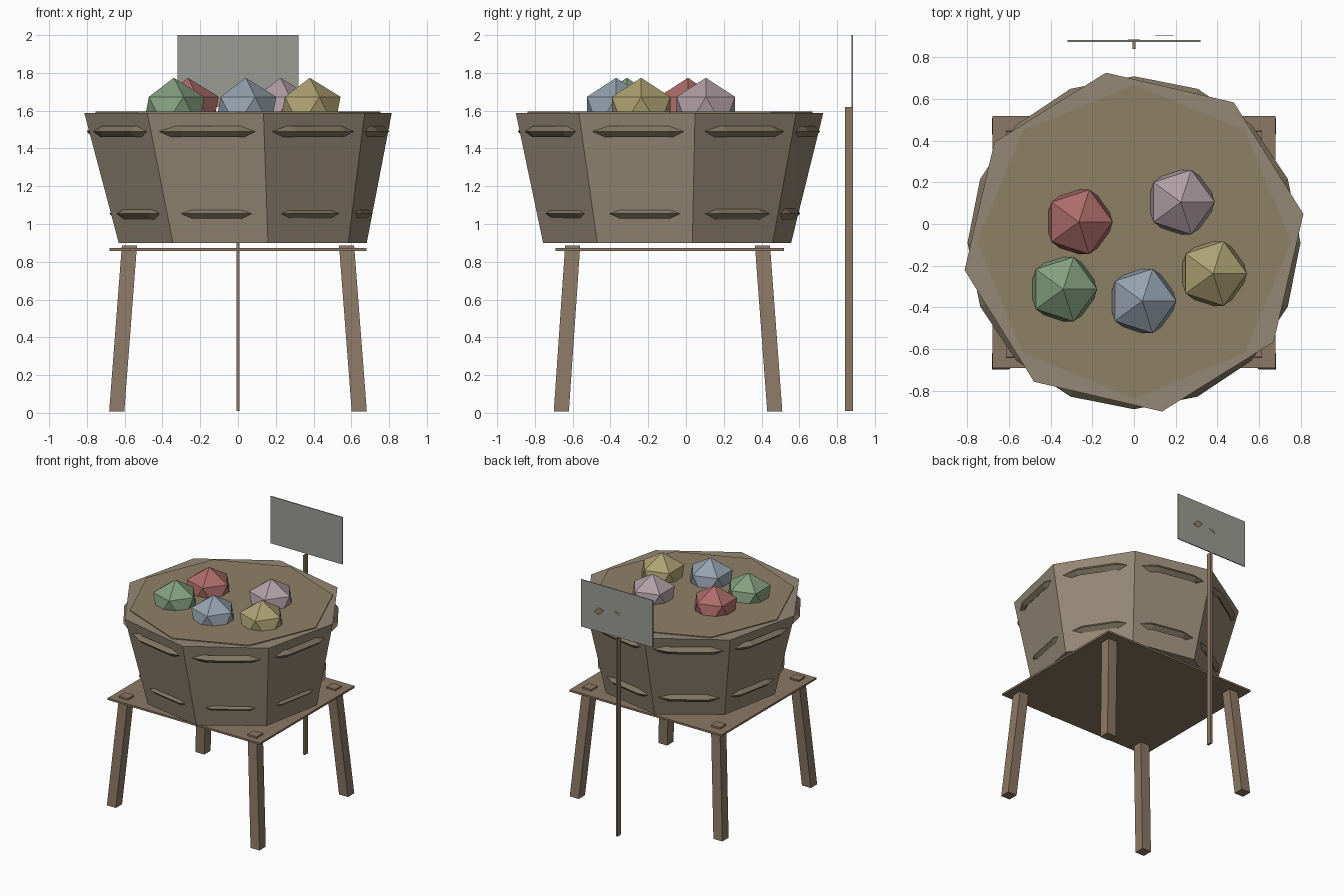
import bpy, bmesh, math
from mathutils import Vector

if "Cube" in bpy.data.objects:
    bpy.data.objects.remove(bpy.data.objects["Cube"])


def mat(name, rgb):
    m = bpy.data.materials.new(name)
    m.diffuse_color = (*rgb, 1)
    m.use_nodes = True
    m.node_tree.nodes["Principled BSDF"].inputs["Base Color"].default_value = m.diffuse_color
    return m


WOOD = mat("tub_wood", (0.30, 0.25, 0.18))
SOIL = mat("filling_tan", (0.27, 0.22, 0.13))
LEG = mat("leg_wood", (0.26, 0.19, 0.13))
BAND = mat("band_brown", (0.22, 0.18, 0.12))


def make(name, bm, material=None):
    bmesh.ops.recalc_face_normals(bm, faces=bm.faces)
    me = bpy.data.meshes.new(name)
    bm.to_mesh(me)
    bm.free()
    ob = bpy.data.objects.new(name, me)
    bpy.context.collection.objects.link(ob)
    if material:
        me.materials.append(material)
    return ob


def ring(cx, cy, z, r, n, phase):
    return [(cx + r * math.cos(math.radians(phase + 360 * i / n)),
             cy + r * math.sin(math.radians(phase + 360 * i / n)), z) for i in range(n)]


def rect(cx, cy, z, sx, sy):
    return [(cx + a * sx / 2, cy + b * sy / 2, z) for a, b in ((-1, -1), (1, -1), (1, 1), (-1, 1))]


def loft(name, rings, material=None, closed=False):
    bm = bmesh.new()
    vs = [[bm.verts.new(p) for p in r] for r in rings]
    n = len(vs[0])
    pairs = list(zip(vs, vs[1:]))
    if closed:
        pairs.append((vs[-1], vs[0]))
    else:
        bm.faces.new(vs[0])
        bm.faces.new(vs[-1])
    for a, b in pairs:
        for i in range(n):
            j = (i + 1) % n
            bm.faces.new((a[i], a[j], b[j], b[i]))
    return make(name, bm, material)


# octagonal tub, slightly twisted, with its filling
loft("tub", [ring(0.025, -0.1, 0.90, 0.67, 8, 11.5),
             ring(0, -0.087, 1.588, 0.825, 8, 9.4)], WOOD)
loft("filling", [ring(0, -0.085, 1.57, 0.755, 8, 0),
                 ring(0, -0.085, 1.595, 0.755, 8, 0)], SOIL)

# two hoops that show only along the panel middles
for name, cx, z, r in (("upper_hoop", 0, 1.49, 0.80), ("lower_hoop", 0.015, 1.055, 0.695)):
    loft(name, [ring(cx, -0.09, z + dz, r + dr, 16, 0)
                for dr, dz in ((0, 0), (-0.03, 0.03), (-0.06, 0), (-0.03, -0.03))],
         BAND, closed=True)

# stand board
loft("stand_board", [rect(0, -0.087, 0.857, 1.36, 1.21), rect(0, -0.087, 0.872, 1.36, 1.21)], LEG)

# splayed legs
for side, sx in (("left", -1), ("right", 1)):
    for end, yt, yb in (("front", -0.60, -0.66), ("back", 0.405, 0.47)):
        loft(f"{end}_{side}_leg", [rect(sx * 0.642, yb, 0.008, 0.08, 0.08),
                                   rect(sx * 0.575, yt, 0.885, 0.08, 0.08)], LEG)

# round goods: faceted balls half sunk in the filling
for name, x, y, rgb in (("red_ball", -0.265, 0.01, (0.42, 0.15, 0.14)),
                        ("pink_ball", 0.225, 0.105, (0.44, 0.35, 0.38)),
                        ("yellow_ball", 0.38, -0.238, (0.42, 0.36, 0.17)),
                        ("green_ball", -0.34, -0.313, (0.23, 0.35, 0.21)),
                        ("blue_ball", 0.04, -0.37, (0.30, 0.36, 0.43))):
    bm = bmesh.new()
    bmesh.ops.create_icosphere(bm, subdivisions=1, radius=0.182)
    bmesh.ops.translate(bm, verts=bm.verts, vec=Vector((x, y, 1.592)))
    make(name, bm, mat(name, rgb))

# sign on a thin post behind the tub
loft("sign_post", [rect(0, 0.862, 0.01, 0.016, 0.042), rect(0, 0.862, 1.62, 0.016, 0.042)], LEG)
loft("sign_panel", [rect(0, 0.879, 1.62, 0.64, 0.008), rect(0, 0.879, 2.0, 0.64, 0.008)],
     mat("sign_grey", (0.33, 0.33, 0.30)))

# small chips on the back of the sign
for name, pts in (("sign_chip_large", ((0.10, 1.81), (0.15, 1.765), (0.19, 1.785), (0.15, 1.827))),
                  ("sign_chip_small", ((-0.03, 1.79), (0.03, 1.81), (0.01, 1.825), (-0.03, 1.815)))):
    y = 0.904 if "large" in name else 0.886
    loft(name, [[(x, yy, z) for x, z in pts] for yy in (y, y + 0.002)], SOIL)
